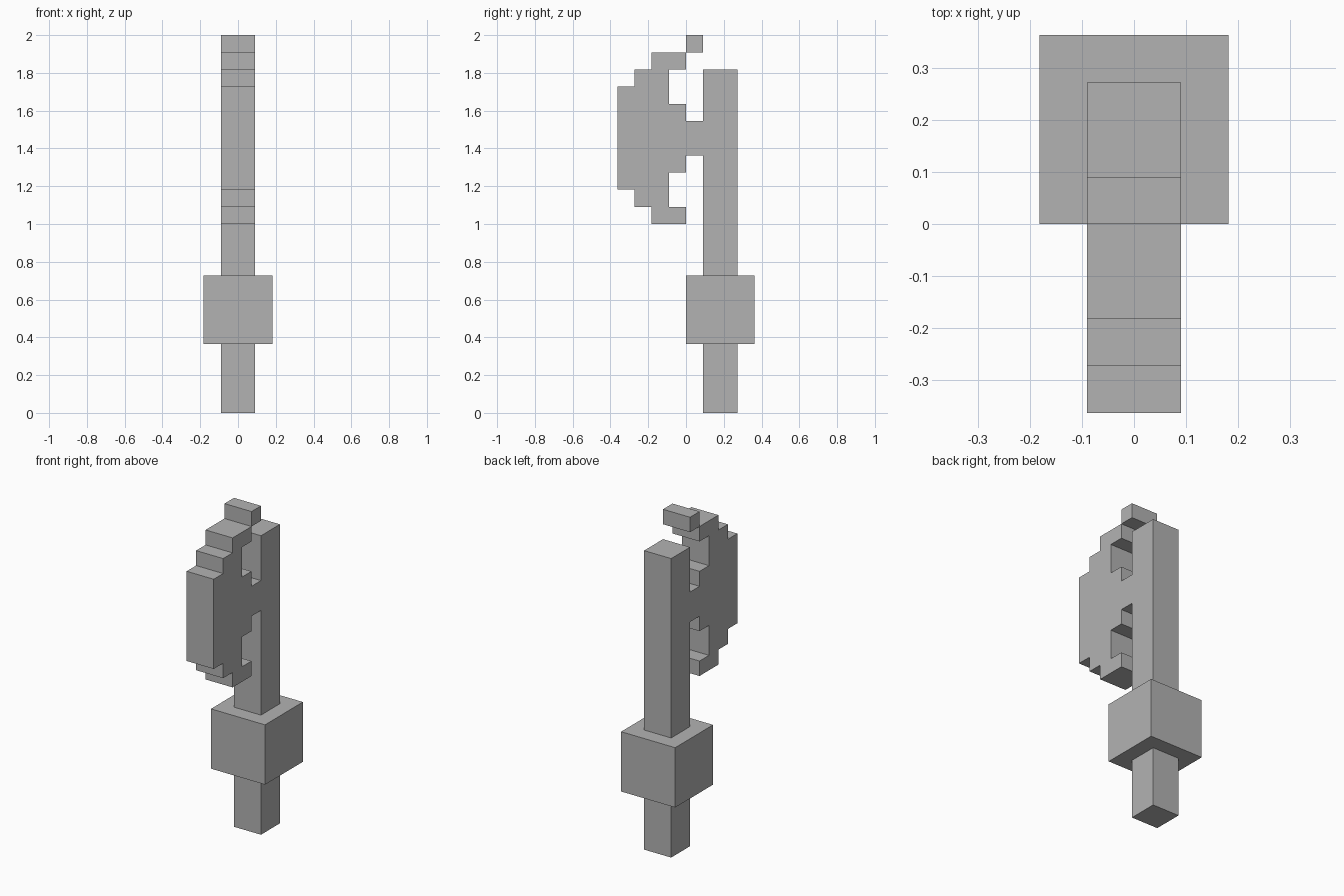
import bpy
import bmesh

if "Cube" in bpy.data.objects:
    bpy.data.objects.remove(bpy.data.objects["Cube"], do_unlink=True)

U = 2 / 22  # one block unit

grey = bpy.data.materials.new("plain_grey")
grey.use_nodes = True
colour = (0.45, 0.45, 0.45, 1)
grey.diffuse_color = colour
grey.node_tree.nodes["Principled BSDF"].inputs["Base Color"].default_value = colour


def prism(name, profile, half_width):
    """Extrude a side profile of (y, z) block units across x."""
    bm = bmesh.new()
    face = bm.faces.new([bm.verts.new((-half_width * U, y * U, z * U)) for y, z in profile])
    result = bmesh.ops.extrude_face_region(bm, geom=[face])
    moved = [v for v in result["geom"] if isinstance(v, bmesh.types.BMVert)]
    bmesh.ops.translate(bm, verts=moved, vec=(2 * half_width * U, 0, 0))
    bmesh.ops.recalc_face_normals(bm, faces=bm.faces)
    mesh = bpy.data.meshes.new(name)
    bm.to_mesh(mesh)
    bm.free()
    mesh.materials.append(grey)
    obj = bpy.data.objects.new(name, mesh)
    bpy.context.collection.objects.link(obj)
    return obj


def block(name, y0, y1, z0, z1, half_width):
    return prism(name, [(y0, z0), (y1, z0), (y1, z1), (y0, z1)], half_width)


# Shaft, grip block and the small block at the tip
block("shaft", 1, 3, 0, 20, 1)
block("grip_block", 0, 4, 4, 8, 2)
block("tip_block", 0, 1, 21, 22, 1)

# Stepped blade: upper half outline, mirrored about its middle height
MID = 16
upper = [(1, 1), (0, 1), (0, 2), (-1, 2), (-1, 4), (0, 4), (0, 5),
         (-2, 5), (-2, 4), (-3, 4), (-3, 3), (-4, 3)]
outline = [(y, MID + h) for y, h in upper]
outline += [(y, MID - h) for y, h in reversed(upper)]
prism("axe_blade", outline, 1)
